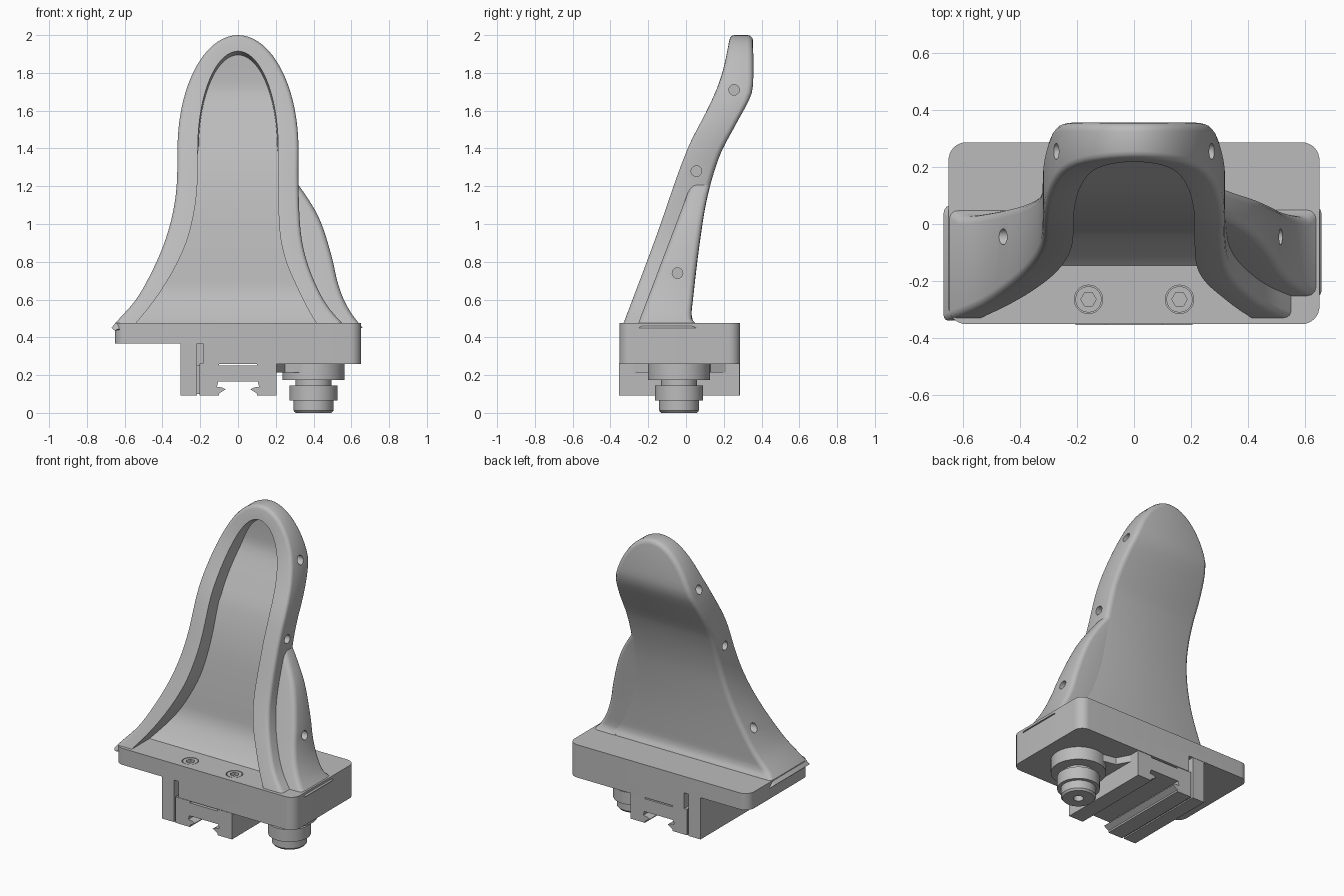
import bpy, bmesh, math
from mathutils import Vector, Matrix

cube = bpy.data.objects.get("Cube")
if cube:
    bpy.data.objects.remove(cube)

grey = bpy.data.materials.new("light_grey")
grey.use_nodes = True
grey.diffuse_color = (0.5, 0.5, 0.5, 1)
for node in grey.node_tree.nodes:
    if node.type == 'BSDF_PRINCIPLED':
        node.inputs["Base Color"].default_value = (0.5, 0.5, 0.5, 1)
        node.inputs["Roughness"].default_value = 0.6


# ---------- helpers ----------
def shade(mesh):
    mesh.shade_smooth()
    mesh.set_sharp_from_angle(angle=math.radians(38))


def finish(bm, name):
    bmesh.ops.recalc_face_normals(bm, faces=bm.faces[:])
    mesh = bpy.data.meshes.new(name)
    bm.to_mesh(mesh)
    bm.free()
    mesh.materials.append(grey)
    shade(mesh)
    obj = bpy.data.objects.new(name, mesh)
    bpy.context.scene.collection.objects.link(obj)
    return obj


def prism(name, points, low, high, axis='Z'):
    """Extrude an outline along z (points are x, y) or along y (points are x, z)."""
    bm = bmesh.new()
    def place(p, h):
        return (p[0], p[1], h) if axis == 'Z' else (p[0], h, p[1])
    a = [bm.verts.new(place(p, low)) for p in points]
    b = [bm.verts.new(place(p, high)) for p in points]
    bm.faces.new(a)
    bm.faces.new(b)
    for i in range(len(a)):
        j = (i + 1) % len(a)
        bm.faces.new((a[i], a[j], b[j], b[i]))
    return finish(bm, name)


def box(name, x0, x1, y0, y1, z0, z1):
    return prism(name, [(x0, y0), (x1, y0), (x1, y1), (x0, y1)], z0, z1)


def circle(x, y, r, n):
    return [(x + r * math.cos(math.tau * i / n), y + r * math.sin(math.tau * i / n))
            for i in range(n)]


def cut(target, cutters):
    for c in cutters:
        c.hide_render = True
        mod = target.modifiers.new("cut", 'BOOLEAN')
        mod.operation, mod.solver, mod.object = 'DIFFERENCE', 'EXACT', c
    deps = bpy.context.evaluated_depsgraph_get()
    mesh = bpy.data.meshes.new_from_object(target.evaluated_get(deps))
    target.modifiers.clear()
    target.data = mesh
    shade(mesh)
    for c in cutters:
        bpy.data.objects.remove(c)


def curve(*pts):
    """Smooth function through (z, value) points."""
    n = len(pts)
    slope = []
    for i in range(n):
        a, b = pts[max(i - 1, 0)], pts[min(i + 1, n - 1)]
        slope.append((b[1] - a[1]) / (b[0] - a[0]))
    def f(z):
        z = min(max(z, pts[0][0]), pts[-1][0])
        i = 0
        while i < n - 2 and z > pts[i + 1][0]:
            i += 1
        (a, u), (b, v) = pts[i], pts[i + 1]
        h, t = b - a, (z - a) / (b - a)
        return (u * (1 + 2 * t) * (1 - t) ** 2 + v * t * t * (3 - 2 * t)
                + h * t * (1 - t) * (slope[i] * (1 - t) - slope[i + 1] * t))
    return f


# ---------- shield: side profile and front outlines ----------
front_y = curve((.45, -.34), (.915, -.165), (1.39, .005), (1.64, .13), (1.79, .19), (2, .235))
back_y = curve((.45, .065), (.475, .05), (.5, .03), (.6, .037), (.915, .075), (1.15, .115),
               (1.365, .18), (1.52, .26), (1.67, .34), (1.74, .355), (2, .355))
outer_l = curve((.45, .67), (.48, .645), (.6, .54), (.75, .455), (.9, .39), (1.05, .347),
                (1.2, .325), (1.4, .32))
outer_r = curve((.45, .575), (.55, .485), (.65, .425), (.8, .365), (.95, .333), (1.2, .32),
                (1.4, .32))
inner_l = curve((.45, .56), (.6, .44), (.75, .345), (.9, .275), (1.05, .235), (1.2, .216),
                (1.4, .213))
inner_r = curve((.45, .43), (.55, .37), (.65, .32), (.8, .255), (.95, .222), (1.2, .213),
                (1.4, .213))
lobe_x = curve((.45, .66), (.52, .605), (.6, .56), (.7, .525), (.8, .503), (.95, .46),
               (1.05, .42), (1.15, .36), (1.22, .31))


def panel_y(z):
    return back_y(max(z, .5)) - .075 - 2.4 * max(0, .68 - z) ** 2


def outline(left, right, rx, rz):
    """Arch from the lower right foot over the top to the other foot."""
    zs = [.45 + .95 * i / 32 for i in range(32)]
    arc = [math.pi / 2 * i / 18 for i in range(18)]
    tip = [(rx * math.cos(a), 1.4 + rz * math.sin(a)) for a in arc]
    a = [(-left(z), z) for z in zs] + [(-x, z) for x, z in tip]
    b = [(right(z), z) for z in zs] + tip
    return a + [(0, 1.4 + rz)] + b[::-1]


def inset(line, d):
    out = []
    for i, p in enumerate(line):
        a, b = line[max(i - 1, 0)], line[min(i + 1, len(line) - 1)]
        t = Vector((b[0] - a[0], b[1] - a[1])).normalized()
        out.append((p[0] + t.y * d, p[1] - t.x * d))
    return out


def fillet(r):
    return [(r * (1 - math.sin(a)), r * (1 - math.cos(a)))
            for a in [math.radians(d) for d in (0, 30, 60, 90)]]


# rings run from the back face round the rim into the recess
outer = outline(outer_l, outer_r, .32, .6)
rings = []
for off, depth in fillet(.03):
    rings.append([(x, back_y(z) - depth, z) for x, z in inset(outer, off)])
for off, depth in fillet(.022)[::-1]:
    rings.append([(x, front_y(z) + depth, z) for x, z in inset(outer, off)])
rings.append([(x, front_y(z), z) for x, z in outline(inner_l, inner_r, .213, .515)])
rings.append([(x, panel_y(z), z) for x, z in outline(inner_l, inner_r, .208, .495)])

bm = bmesh.new()
R = [[bm.verts.new(p) for p in ring] for ring in rings]
n = len(R[0])
for r, s in zip(R, R[1:]):
    for i in range(n - 1):
        bm.faces.new((r[i], r[i + 1], s[i + 1], s[i]))
for r in (R[0], R[-1]):
    for i in range(n // 2 - 1):
        bm.faces.new((r[i], r[i + 1], r[n - 2 - i], r[n - 1 - i]))
    bm.faces.new((r[n // 2 - 1], r[n // 2], r[n // 2 + 1]))
bm.faces.new([r[0] for r in R] + [r[-1] for r in R[::-1]])
shield = finish(bm, "shield")

# side lobe behind the rim on one side
bm = bmesh.new()
rows = []
for i in range(33):
    z = .45 + .77 * i / 32
    xin, xo = (inner_r(z) + outer_r(z)) / 2, lobe_x(z)
    yb, yl = back_y(z) - .001, -.262 + .38 * (z - .45)
    sec = [(xin, yb)] + [(xo - o, yb - d) for o, d in fillet(.03)]
    sec += [(xo - o, yl + d) for o, d in fillet(.03)[::-1]] + [(xin, yl)]
    rows.append([bm.verts.new((x, y, z)) for x, y in sec])
for a, b in zip(rows, rows[1:]):
    for i in range(len(a)):
        j = (i + 1) % len(a)
        bm.faces.new((a[i], a[j], b[j], b[i]))
bm.faces.new(rows[0])
bm.faces.new(rows[-1])
lobe = finish(bm, "side_lobe")


# blind holes in both sides
def side_hole(x, y, z):
    bm = bmesh.new()
    bmesh.ops.create_cone(bm, cap_ends=True, segments=24, radius1=.028, radius2=.028, depth=.12,
                          matrix=Matrix.Translation((x, y, z)) @ Matrix.Rotation(math.pi / 2, 4, 'Y'))
    return finish(bm, "hole_cutter")


cut(shield, [side_hole(s * x, y, z) for s in (-1, 1)
             for x, y, z in ((.285, .255, 1.71), (.33, .055, 1.28))]
    + [side_hole(-.47, -.045, .74)])
cut(lobe, [side_hole(.525, -.045, .74)])

# ---------- base plate with rounded corners, thinner on one side ----------
corners = []
for cx, cy, start in ((.59, .225, 0), (-.59, .225, 90), (-.59, -.29, 180), (.59, -.29, 270)):
    for k in range(9):
        a = math.radians(start + k * 90 / 8)
        corners.append((cx + .062 * math.cos(a), cy + .062 * math.sin(a)))
base = prism("base_plate", corners, .26, .475)
cut(base, [box("step_cutter", -.8, -.185, -.5, .5, .1, .367)]
    + [prism("bore_cutter", circle(s * .16, -.265, .05, 32), .44, .6) for s in (-1, 1)])

# socket screws
for s, side in ((-1, "right"), (1, "left")):
    screw = prism(side + "_screw", circle(s * .16, -.265, .046, 32), .43, .474)
    cut(screw, [prism("hex_cutter", circle(s * .16, -.265, .027, 6), .455, .6)])

# ---------- rail clamp underneath ----------
box("clamp_wall", -.305, -.217, -.352, .285, .092, .37)
box("clamp_filler", -.22, -.18, -.28, .22, .25, .37)
half = [(.1, .25), (.1, .262), (.205, .262), (.205, .092), (.1, .092), (.1, .103), (.065, .125),
        (.085, .135), (.112, .138), (.105, .165)]
prism("rail_block", half + [(-x, z) for x, z in half[::-1]], -.355, .283, 'Y')
box("rail_filler", -.218, -.2, -.34, .27, .1, .25)

# arm joining clamp and knob
prism("knob_arm", [(.2, .22), (.25, .13), (.4, .1), (.4, -.18), (.25, -.2), (.2, -.29)],
      .215, .262)

# ---------- turned locking knob ----------
profile = [(.165, .262), (.165, .175), (.095, .175), (.095, .145), (.127, .145), (.127, .065),
           (.105, .065), (.105, .012), (.095, 0), (.03, 0), (.03, .04)]
bm = bmesh.new()
turns = [[bm.verts.new((x, y, z)) for x, y in circle(.4, -.037, r, 48)] for r, z in profile]
for a, b in zip(turns, turns[1:]):
    for i in range(48):
        j = (i + 1) % 48
        bm.faces.new((a[i], a[j], b[j], b[i]))
bm.faces.new(turns[0])
bm.faces.new(turns[-1])
finish(bm, "locking_knob")
